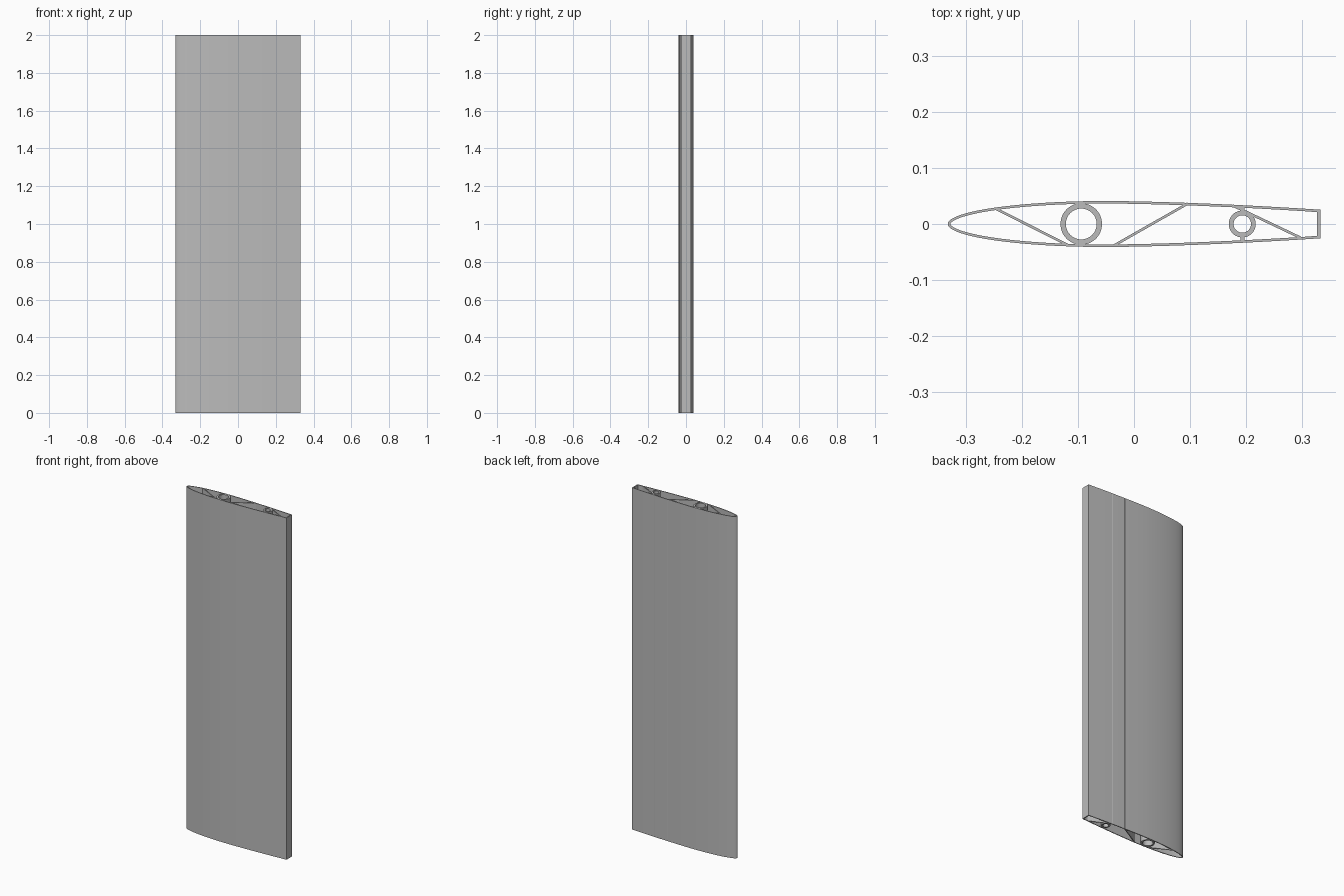
import bpy, bmesh, math
from mathutils import Vector

cube = bpy.data.objects.get("Cube")
if cube:
    bpy.data.objects.remove(cube, do_unlink=True)

HEIGHT, NOSE, TAIL, CREST = 2.0, -0.332, 0.332, -0.05
HALF, TAIL_HALF, WALL = 0.041, 0.0255, 0.0045

metal = bpy.data.materials.new("light grey")
metal.use_nodes = True
grey = (0.5, 0.5, 0.5, 1)
metal.diffuse_color = grey
metal.node_tree.nodes["Principled BSDF"].inputs["Base Color"].default_value = grey


def extrude(name, outer, inner=None):
    """Upright prism from a closed outline, hollow when an inner outline is given."""
    bm = bmesh.new()
    n = len(outer)

    def ring(points, z):
        return [bm.verts.new((p[0], p[1], z)) for p in points]

    def bridge(a, b):
        for i in range(n):
            j = (i + 1) % n
            bm.faces.new((a[i], a[j], b[j], b[i]))

    low, high = ring(outer, 0), ring(outer, HEIGHT)
    bridge(low, high)
    if inner:
        low_in, high_in = ring(inner, 0), ring(inner, HEIGHT)
        bridge(high_in, low_in)
        bridge(high, high_in)
        bridge(low_in, low)
    else:
        bm.faces.new(high)
        bm.faces.new(low[::-1])
    bmesh.ops.recalc_face_normals(bm, faces=bm.faces)
    mesh = bpy.data.meshes.new(name)
    bm.to_mesh(mesh)
    bm.free()
    mesh.materials.append(metal)
    obj = bpy.data.objects.new(name, mesh)
    bpy.context.collection.objects.link(obj)
    bpy.ops.object.select_all(action='DESELECT')
    obj.select_set(True)
    bpy.context.view_layer.objects.active = obj
    bpy.ops.object.shade_smooth_by_angle(angle=math.radians(30))
    return obj


def half_thickness(x):
    if x < CREST:
        return HALF * math.sqrt(max(0, 1 - ((CREST - x) / (CREST - NOSE)) ** 2))
    return HALF - (HALF - TAIL_HALF) * ((x - CREST) / (TAIL - CREST)) ** 1.6


def circle(x, radius, n=48):
    return [(x + radius * math.cos(math.tau * i / n), radius * math.sin(math.tau * i / n))
            for i in range(n)]


def plate(name, a, b, width):
    a, b = Vector(a), Vector(b)
    side = (b - a).orthogonal().normalized() * width / 2
    extrude(name, [a + side, b + side, b - side, a - side])


# Hollow skin: elliptical nose, gently tapering rear, blunt tail
front = [CREST - (CREST - NOSE) * math.cos(math.pi / 2 * i / 20) for i in range(21)]
rear = [CREST + (TAIL - CREST) * i / 16 for i in range(1, 17)]
top = [Vector((x, half_thickness(x))) for x in front + rear]
inner_top = []
for i, p in enumerate(top):
    tangent = top[min(i + 1, len(top) - 1)] - top[max(i - 1, 0)]
    normal = Vector((tangent.y, -tangent.x)).normalized()
    inner_top.append(p + normal * WALL)
inner_top[0] = Vector((NOSE + WALL, 0))
inner_top[-1] = Vector((TAIL - 0.006, TAIL_HALF - WALL))


def mirrored(points):
    return points + [Vector((p.x, -p.y)) for p in points[:0:-1]]


extrude("wing_skin", mirrored(top), mirrored(inner_top))

# Spar tubes
extrude("main_spar_tube", circle(-0.094, 0.037), circle(-0.094, 0.0275))
extrude("rear_spar_tube", circle(0.193, 0.024), circle(0.193, 0.0155))

# Short webs joining the tubes to the skin
for side, label in ((1, "back"), (-1, "front")):
    plate("main_tube_web_" + label, (-0.094, side * 0.034), (-0.094, side * 0.039), 0.016)
    plate("rear_tube_web_" + label, (0.193, side * 0.022), (0.193, side * 0.032), 0.007)

# Diagonal stiffeners
plate("nose_stiffener", (-0.247, 0.0275), (-0.118, -0.0375), 0.0045)
plate("middle_stiffener", (-0.036, -0.0385), (0.096, 0.0365), 0.0045)
plate("tail_stiffener", (0.176, 0.0330), (0.297, -0.0245), 0.0045)
